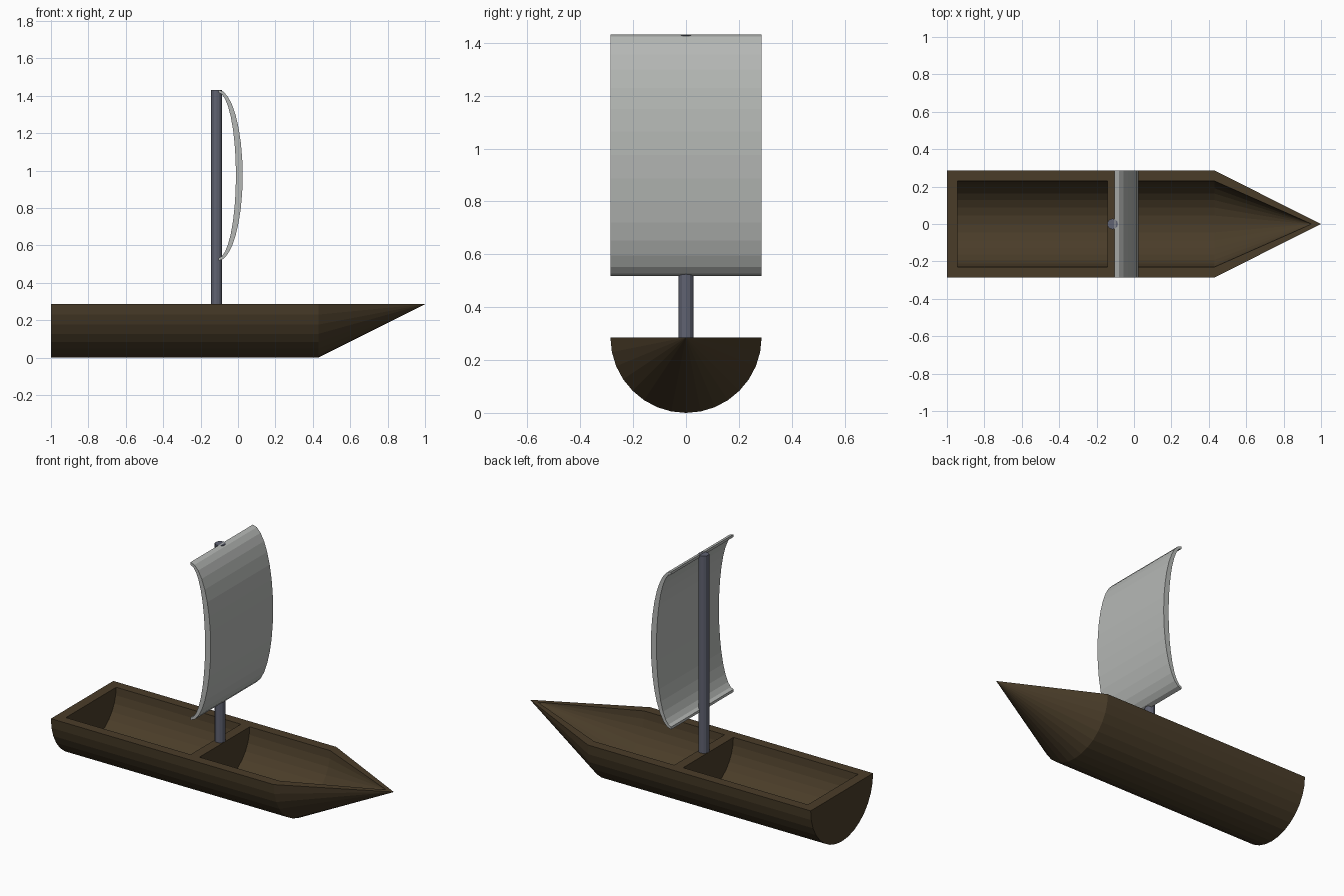
import bpy, bmesh, math

if "Cube" in bpy.data.objects:
    bpy.data.objects.remove(bpy.data.objects["Cube"])

R, r = 0.286, 0.23      # outer hull radius, inner hollow radius
SEG = 16                # facets in each half round


def material(name, rgb):
    m = bpy.data.materials.new(name)
    m.diffuse_color = (*rgb, 1)
    m.use_nodes = True
    m.node_tree.nodes["Principled BSDF"].inputs["Base Color"].default_value = m.diffuse_color
    return m


wood = material("dark wood", (0.068, 0.046, 0.022))
iron = material("blue grey", (0.115, 0.122, 0.165))
cloth = material("sail grey", (0.46, 0.475, 0.46))


def finish(bm, name, mat):
    bmesh.ops.remove_doubles(bm, verts=bm.verts, dist=1e-5)
    bmesh.ops.recalc_face_normals(bm, faces=bm.faces)
    me = bpy.data.meshes.new(name)
    bm.to_mesh(me)
    bm.free()
    me.materials.append(mat)
    ob = bpy.data.objects.new(name, me)
    bpy.context.collection.objects.link(ob)
    return ob


def half_round(bm, x, rad):
    """Lower half circle hanging from deck level."""
    return [bm.verts.new((x, rad * math.cos(a), R - rad * math.sin(a)))
            for a in (math.pi * i / SEG for i in range(SEG + 1))]


def trough(bm, x0, x1, rad, tip=None):
    """Half cylinder closed at x0, ending in a cone tip or a flat wall."""
    a, b = half_round(bm, x0, rad), half_round(bm, x1, rad)
    bm.faces.new(a)
    for i in range(SEG):
        bm.faces.new((a[i], a[i + 1], b[i + 1], b[i]))
    if tip is None:
        bm.faces.new(b)
    else:
        t = bm.verts.new((tip, 0, R))
        for i in range(SEG):
            bm.faces.new((b[i], b[i + 1], t))


# Hull: outer skin, two hollows and the flat rim between them
bm = bmesh.new()
A0, A1, B0, SH, TIP = -0.943, -0.143, -0.086, 0.43, 0.95
trough(bm, -1, SH, R, 1)
trough(bm, A0, A1, r)
trough(bm, B0, SH, r, TIP)
rim = [[(-1, -R), (-1, R), (A0, r), (A0, -r)],
       [(A1, -r), (A1, r), (B0, r), (B0, -r)]]
for s in (1, -1):
    rim.append([(-1, s * R), (A0, s * r), (A1, s * r), (B0, s * r), (SH, s * r), (SH, s * R)])
    rim.append([(SH, s * R), (SH, s * r), (TIP, 0), (1, 0)])
for pts in rim:
    bm.faces.new([bm.verts.new((x, y, R)) for x, y in pts])
finish(bm, "hull", wood)

# Mast standing on the cross wall
bm = bmesh.new()
bmesh.ops.create_cone(bm, cap_ends=True, segments=12, radius1=0.0286, radius2=0.0286, depth=1.144)
bmesh.ops.translate(bm, verts=bm.verts, vec=(-0.1145, 0, R + 0.572))
finish(bm, "mast", iron)

# Sail: crescent between two half ellipses, extruded across the boat
bm = bmesh.new()
X0, ZC = -0.105, 0.975
angles = [-math.pi / 2 + math.pi * i / SEG for i in range(SEG + 1)]
rings = [[[bm.verts.new((X0 + sx * math.cos(a), y, ZC + sz * math.sin(a))) for a in angles]
          for sx, sz in ((0.130, 0.457), (0.094, 0.442))] for y in (-R, R)]
(lo, li), (ro, ri) = rings
for i in range(SEG):
    for p, q in ((lo, ro), (ro, ri), (ri, li), (li, lo)):
        bm.faces.new((p[i], p[i + 1], q[i + 1], q[i]))
for i in (0, SEG):
    bm.faces.new((lo[i], ro[i], ri[i], li[i]))
finish(bm, "sail", cloth)
